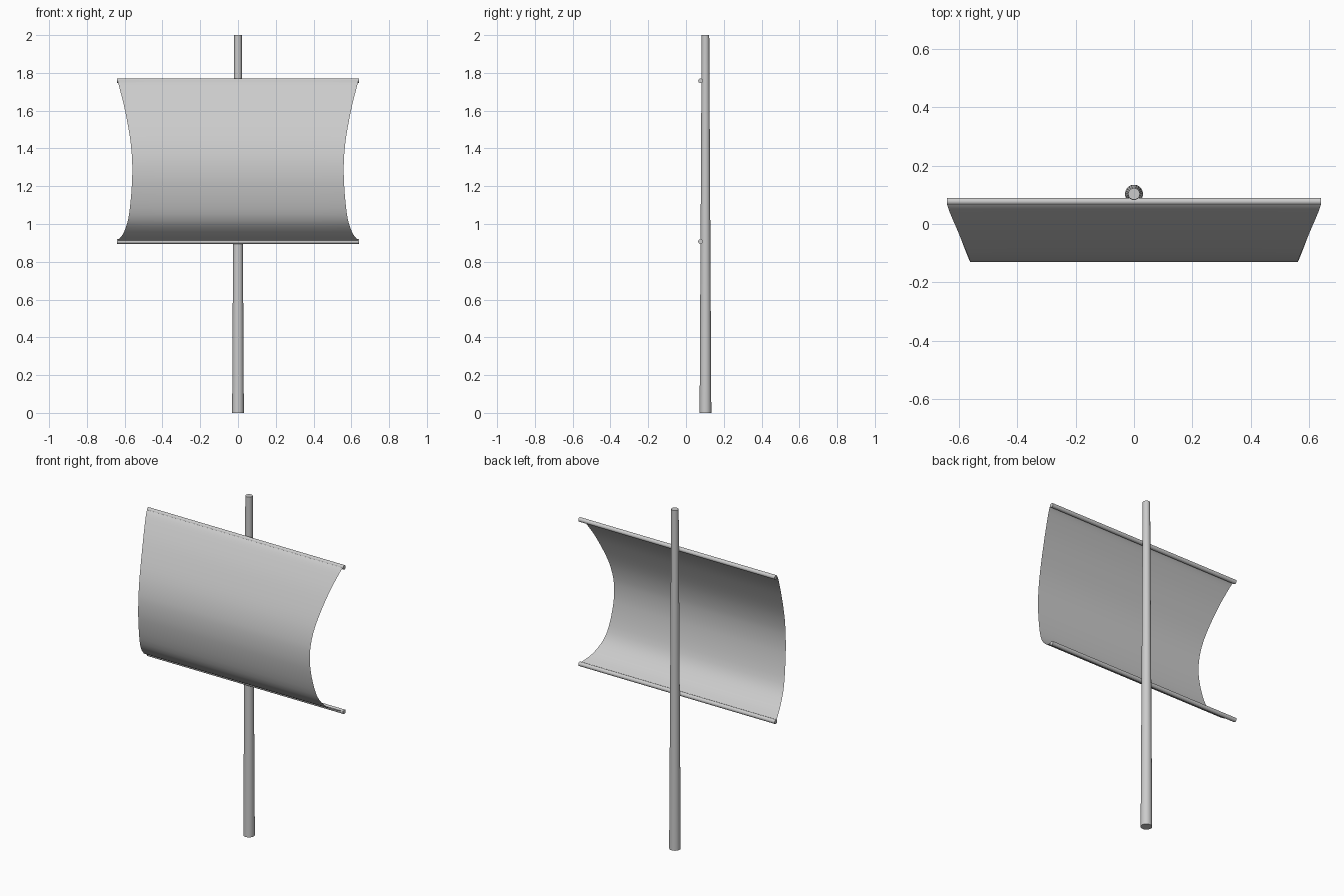
import bpy, bmesh, math

cube = bpy.data.objects.get("Cube")
if cube:
    bpy.data.objects.remove(cube)

grey = bpy.data.materials.new("light grey")
grey.use_nodes = True
colour = (0.6, 0.6, 0.6, 1)
grey.diffuse_color = colour
grey.node_tree.nodes["Principled BSDF"].inputs["Base Color"].default_value = colour


def finish(obj, name):
    obj.name = name
    obj.data.materials.append(grey)
    bpy.ops.object.select_all(action="DESELECT")
    obj.select_set(True)
    bpy.context.view_layer.objects.active = obj
    bpy.ops.object.shade_smooth_by_angle(angle=math.radians(40))


def rod(name, r1, r2, length, location, rotation=(0, 0, 0), sides=16):
    bpy.ops.mesh.primitive_cone_add(vertices=sides, radius1=r1, radius2=r2, depth=length,
                                    location=location, rotation=rotation)
    finish(bpy.context.object, name)


# Tapered mast
rod("mast", 0.031, 0.02, 2, (0, 0.103, 1), sides=20)

# Upper and lower yards
for name, z in (("upper_yard", 1.758), ("lower_yard", 0.907)):
    rod(name, 0.0125, 0.0125, 1.28, (0, 0.077, z), (0, math.pi / 2, 0))

# Billowing sail: side profile as (half width, y, z), smoothed by a spline
profile = [(0.638, 0.07, 0.912), (0.605, -0.015, 0.955), (0.577, -0.09, 1.05),
           (0.56, -0.13, 1.25), (0.567, -0.11, 1.42), (0.598, -0.035, 1.6),
           (0.63, 0.04, 1.73), (0.64, 0.07, 1.765)]


def spline(p0, p1, p2, p3, t):
    return [0.5 * (2 * b + (c - a) * t + (2 * a - 5 * b + 4 * c - d) * t * t
                   + (3 * b - a - 3 * c + d) * t ** 3)
            for a, b, c, d in zip(p0, p1, p2, p3)]


steps = 5
last = len(profile) - 1
rows = []
for i in range(last):
    pts = [profile[min(max(i + k, 0), last)] for k in (-1, 0, 1, 2)]
    rows += [spline(*pts, s / steps) for s in range(steps)]
rows.append(profile[last])

bm = bmesh.new()
columns = 8
grid = [[bm.verts.new((w * (2 * c / columns - 1), max(y, -0.13), z)) for c in range(columns + 1)]
        for w, y, z in rows]
for low, high in zip(grid, grid[1:]):
    for c in range(columns):
        bm.faces.new((low[c], low[c + 1], high[c + 1], high[c]))
mesh = bpy.data.meshes.new("sail")
bm.to_mesh(mesh)
bm.free()
sail = bpy.data.objects.new("sail", mesh)
bpy.context.collection.objects.link(sail)
finish(sail, "sail")
